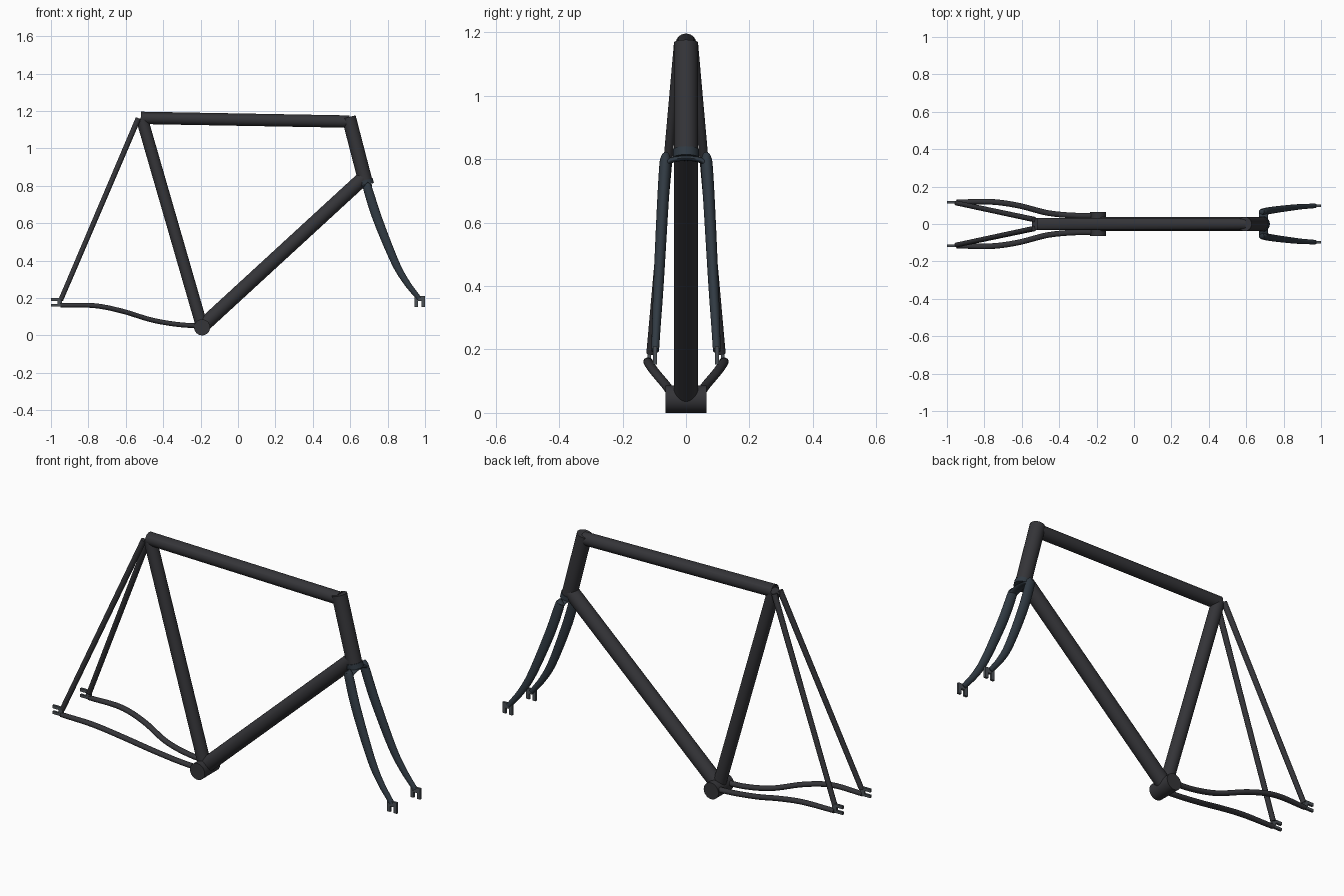
import bpy, bmesh, math
from mathutils import Vector as V

if "Cube" in bpy.data.objects:
    bpy.data.objects.remove(bpy.data.objects["Cube"])


def material(name, c):
    m = bpy.data.materials.new(name)
    m.diffuse_color = (*c, 1)
    m.use_nodes = True
    m.node_tree.nodes["Principled BSDF"].inputs["Base Color"].default_value = m.diffuse_color
    return m


frame_mat = material("charcoal", (0.035, 0.035, 0.04))
fork_mat = material("blue_black", (0.03, 0.042, 0.055))
tip_mat = material("dark_steel", (0.07, 0.08, 0.09))


def finish(name, bm, mat, mirror=False, smooth=True):
    bmesh.ops.recalc_face_normals(bm, faces=bm.faces)
    me = bpy.data.meshes.new(name)
    bm.to_mesh(me)
    bm.free()
    me.materials.append(mat)
    ob = bpy.data.objects.new(name, me)
    bpy.context.collection.objects.link(ob)
    if mirror:
        mod = ob.modifiers.new("mirror", 'MIRROR')
        mod.use_axis = (False, True, False)
    if smooth:
        bpy.ops.object.select_all(action='DESELECT')
        bpy.context.view_layer.objects.active = ob
        ob.select_set(True)
        bpy.ops.object.shade_smooth_by_angle(angle=math.radians(40))
    return ob


def spline(rows, steps=7):
    # Catmull-Rom through rows of (x, y, z, width radius, depth radius)
    rows = [V(r) for r in rows]
    ext = [2 * rows[0] - rows[1]] + rows + [2 * rows[-1] - rows[-2]]
    out = []
    for i in range(1, len(ext) - 2):
        a, b, c, d = ext[i - 1:i + 3]
        for k in range(steps):
            t = k / steps
            out.append(0.5 * (2 * b + (c - a) * t + (2 * a - 5 * b + 4 * c - d) * t * t
                              + (3 * b - a - 3 * c + d) * t ** 3))
    return out + [rows[-1]]


def sweep(name, rows, mat, mirror=False, ref=(0, 1, 0), n=24, recess=False):
    # elliptical tube along rows of (x, y, z, radius along ref, other radius)
    bm = bmesh.new()
    pts = [V(r[:3]) for r in rows]
    rings = []
    for i, p in enumerate(pts):
        t = (pts[min(i + 1, len(pts) - 1)] - pts[max(i - 1, 0)]).normalized()
        u = (V(ref) - t * V(ref).dot(t)).normalized()
        w = t.cross(u)
        rings.append([bm.verts.new(p + u * rows[i][3] * math.cos(a) + w * rows[i][4] * math.sin(a))
                      for a in (2 * math.pi * k / n for k in range(n))])
    for a, b in zip(rings, rings[1:]):
        for k in range(n):
            bm.faces.new((a[k], a[(k + 1) % n], b[(k + 1) % n], b[k]))
    cap = bm.faces.new(rings[0])
    bm.faces.new(rings[-1])
    if recess:
        bmesh.ops.inset_region(bm, faces=[cap], thickness=rows[0][3] * 0.2)
        inner = bmesh.ops.extrude_discrete_faces(bm, faces=[cap])['faces'][0]
        d = (pts[1] - pts[0]).normalized() * 0.02
        bmesh.ops.translate(bm, verts=inner.verts, vec=d)
    return finish(name, bm, mat, mirror)


def tube(name, a, b, r, r2=None, mat=frame_mat, **kw):
    r2 = r2 or r
    return sweep(name, [(*a, r, r), (*b, r2, r2)], mat, **kw)


def plate(name, outline, y, thick, mat):
    bm = bmesh.new()
    f = bm.faces.new([bm.verts.new((x, y - thick / 2, z)) for x, z in outline])
    g = bmesh.ops.extrude_face_region(bm, geom=[f])
    bmesh.ops.translate(bm, vec=(0, thick, 0),
                        verts=[v for v in g['geom'] if isinstance(v, bmesh.types.BMVert)])
    return finish(name, bm, mat, mirror=True, smooth=False)


# main triangle
tube("top_tube", (-0.52, 0, 1.163), (0.595, 0, 1.143), 0.033, recess=True)
tube("seat_tube", (-0.515, 0, 1.163), (-0.192, 0, 0.045), 0.032)
tube("down_tube", (-0.19, 0, 0.05), (0.675, 0, 0.845), 0.038)
tube("head_tube", (0.592, 0, 1.167), (0.68, 0, 0.828), 0.038)
tube("bottom_bracket", (-0.192, -0.065, 0.043), (-0.192, 0.065, 0.043), 0.043,
     ref=(1, 0, 0), n=32)

# rear stays
tube("seat_stays", (-0.533, 0.024, 1.16), (-0.948, 0.112, 0.188), 0.0145, 0.013, mirror=True)
sweep("chain_stays", spline([
    (-0.17, 0.045, 0.05, 0.015, 0.013), (-0.31, 0.045, 0.057, 0.015, 0.013),
    (-0.46, 0.059, 0.082, 0.015, 0.013), (-0.62, 0.099, 0.13, 0.015, 0.013),
    (-0.77, 0.119, 0.159, 0.015, 0.013), (-0.95, 0.117, 0.161, 0.013, 0.012)]),
    frame_mat, mirror=True)

# rear dropouts, slot open to the back
plate("rear_dropouts", [(-1, 0.154), (-0.94, 0.154), (-0.94, 0.2), (-1, 0.2), (-1, 0.184),
                        (-0.965, 0.184), (-0.965, 0.168), (-1, 0.168)], 0.116, 0.012, tip_mat)

# fork: race ring, arched crown, tapering curved blades
tube("fork_race", (0.68, 0, 0.83), (0.687, 0, 0.804), 0.041, mat=fork_mat)
sweep("fork_crown", spline([
    (0.693, -0.065, 0.785, 0.022, 0.01), (0.692, -0.045, 0.797, 0.024, 0.009),
    (0.69, 0, 0.804, 0.026, 0.009),
    (0.692, 0.045, 0.797, 0.024, 0.009), (0.693, 0.065, 0.785, 0.022, 0.01)]),
    fork_mat, ref=(1, 0, 0))
blade = [(0.689, 0.065, 0.798, 0.011, 0.016), (0.693, 0.0655, 0.787, 0.018, 0.024),
         (0.745, 0.075, 0.625, 0.018, 0.025), (0.838, 0.087, 0.395, 0.016, 0.021),
         (0.9, 0.093, 0.285, 0.014, 0.017), (0.968, 0.097, 0.197, 0.012, 0.013)]
sweep("fork_blades", spline(blade), fork_mat, mirror=True)

# front dropouts, slot open downwards
plate("front_dropouts", [(0.943, 0.153), (0.962, 0.153), (0.962, 0.183), (0.981, 0.183),
                         (0.981, 0.153), (1, 0.153), (1, 0.21), (0.943, 0.21)],
      0.098, 0.012, tip_mat)
